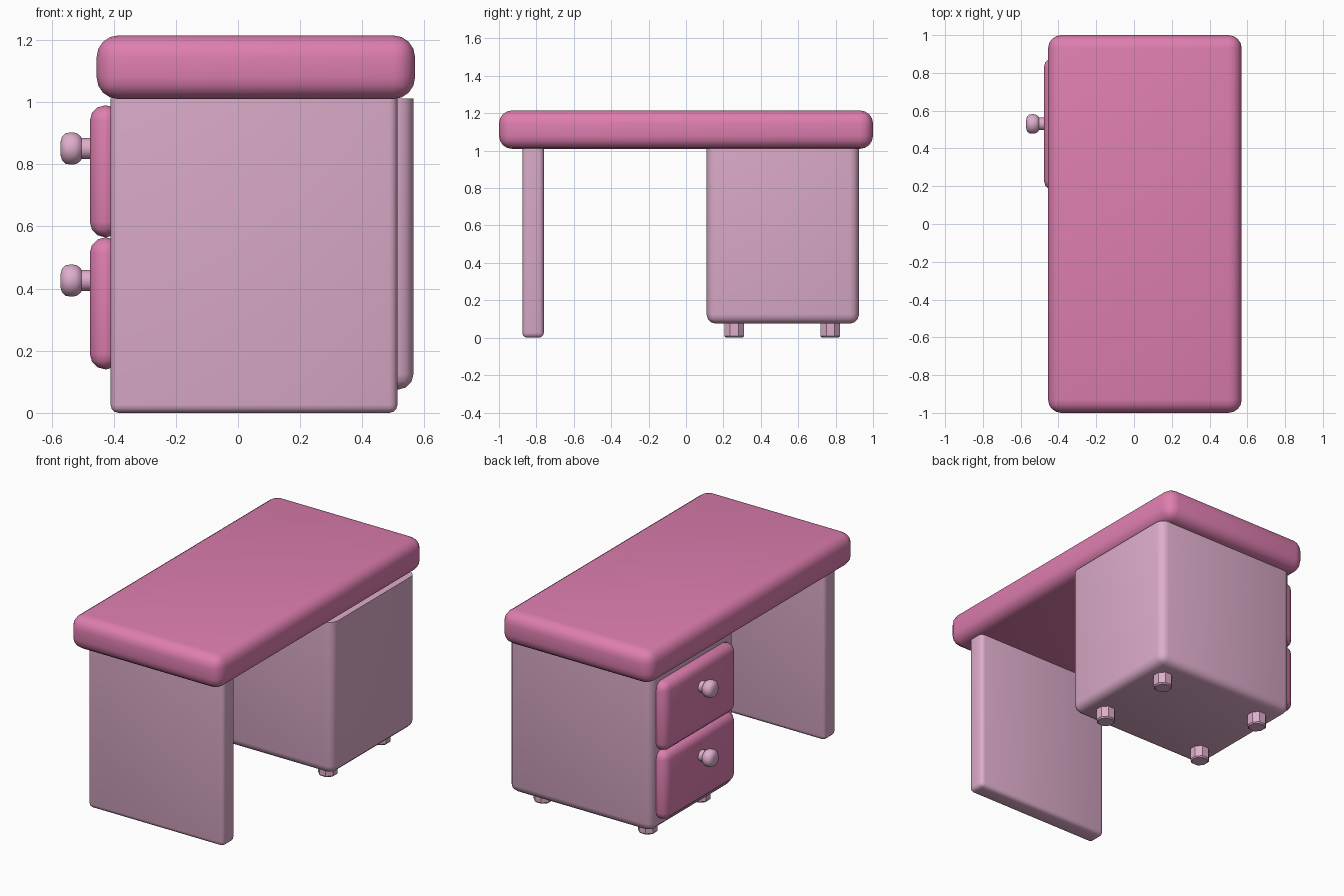
import bpy, bmesh, math

if "Cube" in bpy.data.objects:
    bpy.data.objects.remove(bpy.data.objects["Cube"])


def material(name, rgb):
    m = bpy.data.materials.new(name)
    m.diffuse_color = (*rgb, 1)
    m.use_nodes = True
    m.node_tree.nodes["Principled BSDF"].inputs["Base Color"].default_value = m.diffuse_color
    return m


PINK = material("rose pink", (0.73, 0.21, 0.43))
LILAC = material("pale lilac", (0.73, 0.42, 0.60))


def finish(name, bm, mat):
    bmesh.ops.recalc_face_normals(bm, faces=bm.faces)
    me = bpy.data.meshes.new(name)
    bm.to_mesh(me)
    bm.free()
    for p in me.polygons:
        p.use_smooth = True
    ob = bpy.data.objects.new(name, me)
    bpy.context.collection.objects.link(ob)
    me.materials.append(mat)
    bpy.context.view_layer.objects.active = ob
    ob.select_set(True)
    bpy.ops.object.shade_smooth_by_angle(angle=math.radians(40))
    ob.select_set(False)
    return ob


def rounded_box(name, lo, hi, r, mat, flat_top=False, segments=3):
    bm = bmesh.new()
    bmesh.ops.create_cube(bm, size=1)
    for v in bm.verts:
        for i in range(3):
            v.co[i] = hi[i] if v.co[i] > 0 else lo[i]
    edges = [e for e in bm.edges
             if not (flat_top and all(v.co.z > hi[2] - 1e-4 for v in e.verts))]
    bmesh.ops.bevel(bm, geom=edges, offset=r, segments=segments, profile=0.5,
                    affect='EDGES', clamp_overlap=True)
    return finish(name, bm, mat)


def lathe(name, profile, origin, along_x, sides, mat):
    """Spin (distance, radius) pairs round the x or z axis, with closed ends."""
    bm = bmesh.new()
    rings = []
    for d, r in profile:
        ring = []
        for i in range(sides):
            a = 2 * math.pi * (i + 0.5) / sides
            c, s = r * math.cos(a), r * math.sin(a)
            p = (d, c, s) if along_x else (c, s, d)
            ring.append(bm.verts.new([p[k] + origin[k] for k in range(3)]))
        rings.append(ring)
    for a, b in zip(rings, rings[1:]):
        for i in range(sides):
            j = (i + 1) % sides
            bm.faces.new((a[i], a[j], b[j], b[i]))
    bm.faces.new(rings[0])
    bm.faces.new(rings[-1])
    return finish(name, bm, mat)


# Desktop slab
rounded_box("desktop", (-0.455, -1, 1.01), (0.57, 1, 1.215), 0.07, PINK, segments=4)

# Side panel leg and drawer cabinet
rounded_box("panel_leg", (-0.41, -0.875, 0), (0.513, -0.76, 1.012), 0.026, LILAC, True)
rounded_box("cabinet", (-0.41, 0.11, 0.075), (0.565, 0.925, 1.012), 0.05, LILAC, True)

# Drawers with round knobs
KNOB = [(0.0, 0.034), (-0.05, 0.034), (-0.056, 0.043), (-0.068, 0.051),
        (-0.085, 0.053), (-0.102, 0.050), (-0.114, 0.038), (-0.119, 0.018)]
for i, (label, z) in enumerate((("lower", 0.14), ("upper", 0.565))):
    rounded_box(label + "_drawer", (-0.477, 0.18, z), (-0.375, 0.88, z + 0.425),
                0.05, PINK)
    lathe(label + "_knob", KNOB, (-0.453, 0.53, z + 0.286), True, 16, LILAC)

# Short feet under the cabinet
for fx, side in ((-0.28, "left"), (0.43, "right")):
    for fy, end in ((0.258, "front"), (0.772, "back")):
        lathe(f"{end}_{side}_foot", [(0, 0.048), (0.008, 0.056), (0.09, 0.056)],
              (fx, fy, 0), False, 8, LILAC)
